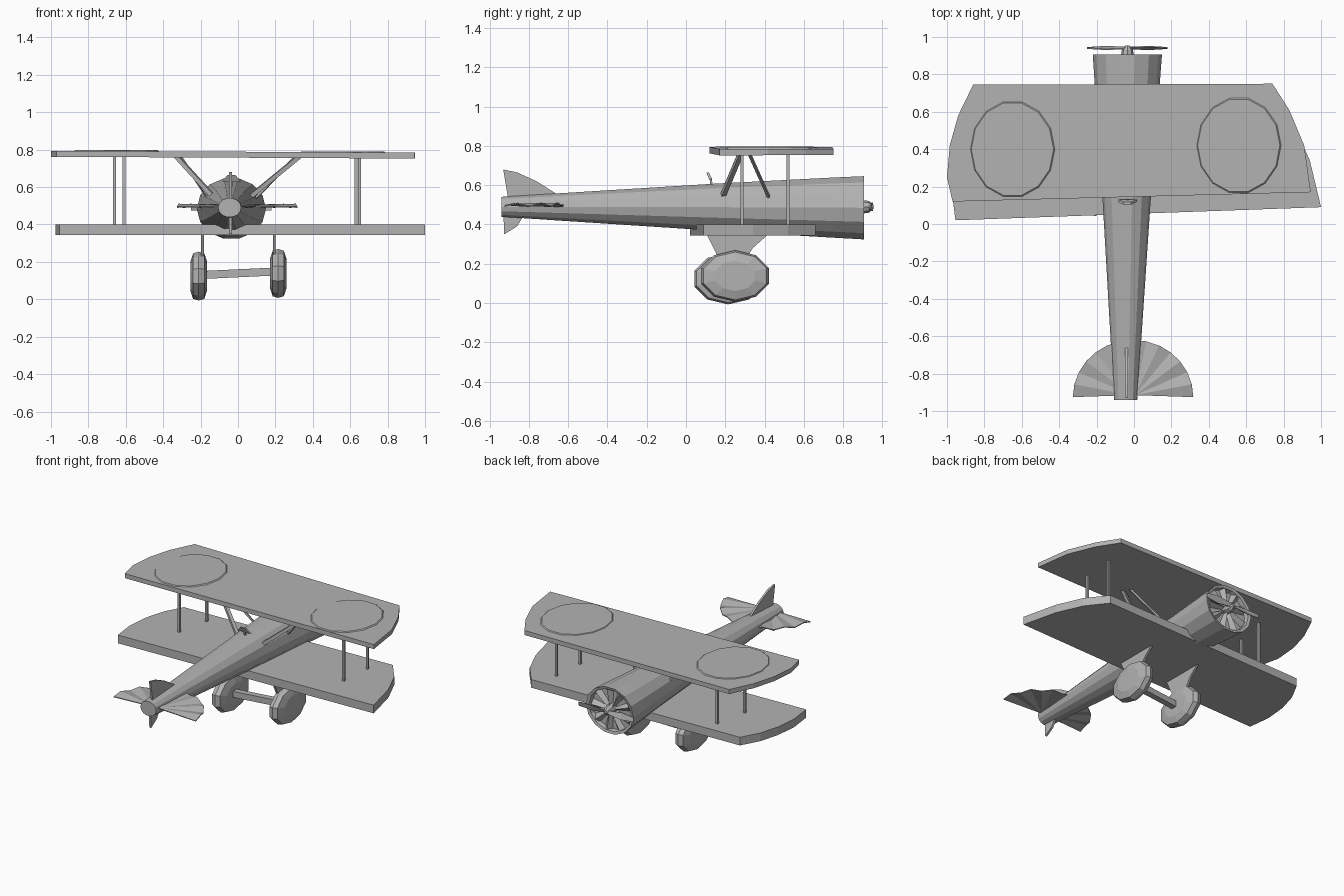
import bpy, bmesh, math
from mathutils import Vector

if "Cube" in bpy.data.objects:
    bpy.data.objects.remove(bpy.data.objects["Cube"], do_unlink=True)

grey = bpy.data.materials.new("plain grey")
grey.use_nodes = True
COLOUR = (0.45, 0.45, 0.45, 1)
grey.diffuse_color = COLOUR
grey.node_tree.nodes["Principled BSDF"].inputs["Base Color"].default_value = COLOUR


def build(name, verts, faces):
    """Flat-shaded mesh object with outward normals."""
    bm = bmesh.new()
    vs = [bm.verts.new(v) for v in verts]
    for f in faces:
        bm.faces.new([vs[i] for i in f])
    bmesh.ops.recalc_face_normals(bm, faces=bm.faces)
    me = bpy.data.meshes.new(name)
    bm.to_mesh(me)
    bm.free()
    me.materials.append(grey)
    ob = bpy.data.objects.new(name, me)
    bpy.context.collection.objects.link(ob)
    return ob


def loft(name, rings, caps=True):
    """Skin a list of equal-length closed rings."""
    n = len(rings[0])
    verts = [v for r in rings for v in r]
    faces = [(k * n + i, k * n + (i + 1) % n, (k + 1) * n + (i + 1) % n, (k + 1) * n + i)
             for k in range(len(rings) - 1) for i in range(n)]
    if caps:
        faces += [tuple(range(n)), tuple(range(len(verts) - n, len(verts)))]
    return build(name, verts, faces)


def oval(n, ru, rv, place, phase=0.0):
    """Ring of n points mapped into space by place(u, v)."""
    angles = [2 * math.pi * (i + phase) / n for i in range(n)]
    return [place(ru * math.cos(a), rv * math.sin(a)) for a in angles]


def strut(name, a, b, r):
    a, b = Vector(a), Vector(b)
    q = (b - a).to_track_quat('Z', 'Y')
    loft(name, [oval(4, r, r, lambda u, v: p + q @ Vector((u, v, 0)), 0.5) for p in (a, b)])


def wing(name, outline, low, high, roll):
    loft(name, [[(x, y, z + roll * x) for x, y in outline] for z in (low, high)])


# Wings with rounded tips
wing("upper_wing", [(-0.86, 0.745), (0.74, 0.75), (0.83, 0.61), (0.91, 0.42), (0.945, 0.17),
                    (-0.97, 0.12), (-1.0, 0.25), (-0.985, 0.42), (-0.94, 0.58)],
     0.757, 0.789, -0.005)
wing("lower_wing", [(-0.85, 0.61), (0.75, 0.66), (0.86, 0.52), (0.94, 0.34), (1.0, 0.09),
                    (-0.955, 0.02), (-0.975, 0.18), (-0.96, 0.34), (-0.92, 0.48)],
     0.343, 0.401, 0.0)

# Low raised discs on the upper wing
for side, cx, cy in (("right", -0.65, 0.4), ("left", 0.56, 0.42)):
    loft(side + "_wing_disc", [oval(14, r, r * 1.15, lambda u, v: (cx + u, cy + v, z))
                               for r, z in ((0.23, 0.785 - 0.005 * cx), (0.22, 0.794 - 0.005 * cx))])

# Fuselage and cowling
CX = -0.035


def body_ring(y, rx, rz, cz):
    return oval(14, rx, rz, lambda u, v: (CX - 0.005 * (1 - y) + u, y, cz + v))


loft("fuselage", [body_ring(-0.94, 0.062, 0.052, 0.49),
                  body_ring(0.15, 0.13, 0.123, 0.488),
                  body_ring(0.75, 0.174, 0.157, 0.486),
                  body_ring(0.905, 0.185, 0.165, 0.485),
                  body_ring(0.9, 0.165, 0.147, 0.485),
                  body_ring(0.87, 0.16, 0.142, 0.485)])

# Radial engine: ring of wedge cylinders round a hub
for i in range(9):
    a = 2 * math.pi * i / 9
    d = Vector((math.cos(a), 0, math.sin(a)))
    side = Vector((-d.z, 0, d.x))
    c = Vector((CX, 0.88, 0.487))
    rings = [[c + d * r + side * w * s + Vector((0, t, 0))
              for s, t in ((-1, -0.015), (0, 0.02), (1, -0.015))]
             for r, w in ((0.03, 0.01), (0.15, 0.035))]
    loft(f"engine_cylinder_{i + 1}", rings)
loft("engine_hub", [oval(8, r, r, lambda u, v: (CX + u, y, 0.49 + v))
                    for y, r in ((0.86, 0.04), (0.93, 0.03), (0.955, 0.01))])

# Two-blade propeller with twisted blades
for s in (-1, 1):
    loft("propeller_blade_" + ("left" if s > 0 else "right"),
         [[(CX + s * r, 0.938 - s * t, 0.49 - w), (CX + s * r, 0.944 - s * t, 0.49 - w),
           (CX + s * r, 0.944 + s * t, 0.49 + w), (CX + s * r, 0.938 + s * t, 0.49 + w)]
          for r, w, t in ((0.0, 0.008, 0.004), (0.12, 0.022, 0.008), (0.215, 0.014, 0.002))])

# Pleated half-round tailplane
N = 7
for s in (-1, 1):
    fan = [(s * 0.01 - 0.005, -0.915, 0.5)]
    for i in range(N + 1):
        a = math.pi / 2 * i / N
        fan.append((s * 0.322 * math.cos(a) - 0.005, -0.925 + 0.305 * math.sin(a),
                    0.5 + (0.008 if i % 2 else -0.008)))
    tail = build("tailplane_" + ("left" if s > 0 else "right"), fan,
                 [(0, i, i + 1) for i in range(1, N + 1)])
    solid = tail.modifiers.new("thickness", 'SOLIDIFY')
    solid.thickness = 0.006
    solid.offset = 0


# Plates standing in the y-z plane
def plate(name, outline, x, thick):
    loft(name, [[(x + o, y, z) for y, z in outline] for o in (-thick / 2, thick / 2)])


plate("tail_fin", [(-0.93, 0.68), (-0.86, 0.665), (-0.76, 0.62), (-0.65, 0.55), (-0.9, 0.5)],
      -0.04, 0.014)
plate("tail_skid", [(-0.925, 0.35), (-0.86, 0.39), (-0.82, 0.455), (-0.93, 0.47)], -0.04, 0.014)

# Small windscreen
loft("windscreen", [[(CX - 0.05, y, 0.63), (CX + 0.05, y, 0.63), (CX + 0.02, y - 0.015, 0.665),
                     (CX - 0.02, y - 0.015, 0.665)] for y in (0.118, 0.132)])
strut("windscreen_post", (CX, 0.13, 0.6), (CX, 0.125, 0.64), 0.008)

# Wing struts and centre struts
for i, (x, y) in enumerate(((-0.66, 0.285), (-0.61, 0.52), (0.63, 0.285), (0.65, 0.52))):
    strut(f"wing_strut_{i + 1}", (x, y, 0.39), (x, y, 0.765), 0.011)
for s, n in ((-1, "right"), (1, "left")):
    strut("rear_centre_strut_" + n, (s * 0.33, 0.28, 0.765), (CX + s * 0.09, 0.185, 0.54), 0.016)
    strut("front_centre_strut_" + n, (s * 0.31, 0.32, 0.765), (CX + s * 0.11, 0.43, 0.52), 0.009)

# Undercarriage: wheels, support plates and axle
for n, x, y, z in (("right", -0.21, 0.215, 0.124), ("left", 0.215, 0.25, 0.138)):
    loft(n + "_wheel", [oval(10, 0.178 * k, 0.128 * k, lambda u, v: (x + o, y + u, z + v), 0.5)
                        for o, k in ((-0.045, 0.6), (-0.03, 0.95), (0, 1.02), (0.03, 0.95), (0.045, 0.6))])
    plate(n + "_wheel_support", [(0.1, 0.36), (0.43, 0.36), (0.34, 0.28), (0.29, 0.2), (0.18, 0.2)],
          x * 0.9, 0.015)
strut("axle", (-0.19, 0.2, 0.13), (0.19, 0.225, 0.148), 0.03)
